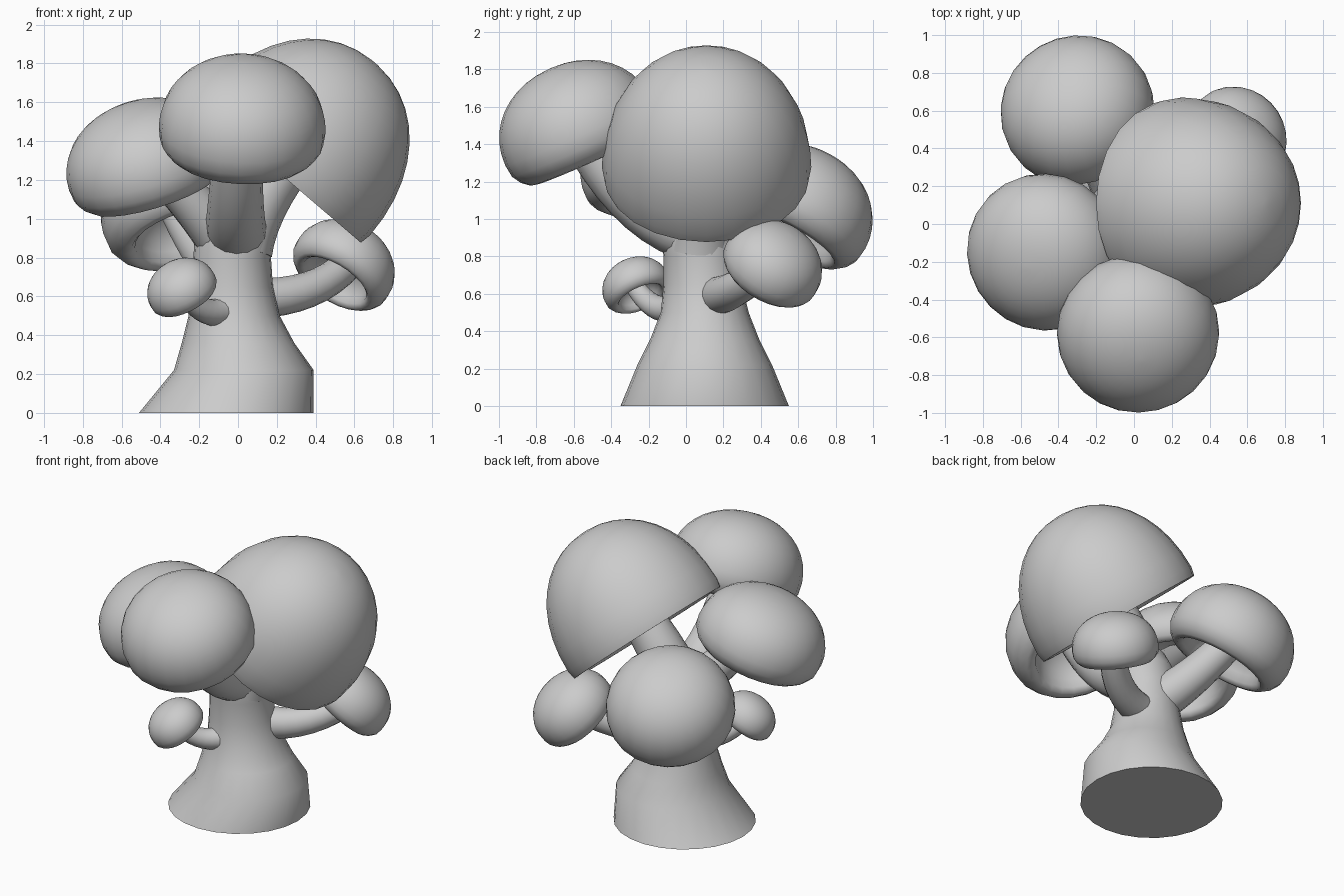
import bpy, bmesh, math
from mathutils import Vector

if "Cube" in bpy.data.objects:
    bpy.data.objects.remove(bpy.data.objects["Cube"])

UP = Vector((0, 0, 1))


def loft(name, rings, sides=24, angle=60):
    """Skin a list of circular rings (centre, axis, radius) and close both ends."""
    bm = bmesh.new()
    loops = []
    for centre, axis, radius in rings:
        turn = UP.rotation_difference(Vector(axis).normalized())
        loop = []
        for i in range(sides):
            a = 2 * math.pi * i / sides
            p = turn @ Vector((math.cos(a) * radius, math.sin(a) * radius, 0))
            loop.append(bm.verts.new(Vector(centre) + p))
        loops.append(loop)
    for low, high in zip(loops, loops[1:]):
        for i in range(sides):
            j = (i + 1) % sides
            bm.faces.new((low[i], low[j], high[j], high[i]))
    bm.faces.new(loops[0])
    bm.faces.new(loops[-1])
    bmesh.ops.recalc_face_normals(bm, faces=bm.faces)
    mesh = bpy.data.meshes.new(name)
    bm.to_mesh(mesh)
    bm.free()
    ob = bpy.data.objects.new(name, mesh)
    bpy.context.collection.objects.link(ob)
    bpy.ops.object.select_all(action='DESELECT')
    ob.select_set(True)
    bpy.context.view_layer.objects.active = ob
    bpy.ops.object.shade_smooth_by_angle(angle=math.radians(angle))
    return ob


# rolled rims as (radius, height) fractions: fleshy and tucked under, or thin
FLESHY = [(0.98, -0.09), (0.91, -0.21), (0.82, -0.29), (0.74, -0.31), (0.67, -0.25)]
THIN = [(0.98, -0.03), (0.93, -0.03), (0.86, 0.01)]


def cap(name, centre, axis, radius, height, rim=FLESHY, base=0.08, depth=0.3):
    """Full domed cap with a rolled rim and a hollow underside."""
    axis = Vector(axis).normalized()
    profile = []
    for k in range(11):                       # outer dome, apex to rim
        t = math.pi / 2 * (0.02 + 0.98 * k / 10)
        s, c = math.sin(t) ** 0.95, max(math.cos(t), 0) ** 0.95
        profile.append((s, base + (1 - base) * c))
    profile += rim
    r0, h0 = rim[-1]
    for k in range(1, 7):                     # hollow underside
        t = math.pi / 2 * (1 - 0.97 * k / 6)
        profile.append((r0 * 0.97 * math.sin(t), h0 + (depth - h0) * math.cos(t)))
    loft(name, [(Vector(centre) + axis * (h * height), axis, r * radius)
                for r, h in profile])


def stem(name, a, b, c, r0, r1, steps=8):
    """Tapered stem along a quadratic curve from a to c."""
    a, b, c = Vector(a), Vector(b), Vector(c)
    rings = []
    for k in range(steps + 1):
        t = k / steps
        p = a * (1 - t) ** 2 + b * 2 * t * (1 - t) + c * t ** 2
        rings.append((p, (b - a) * (1 - t) + (c - b) * t, r0 + (r1 - r0) * t))
    loft(name, rings, 16)


# trunk, flared at the foot
loft("trunk", [((x, y, z), UP, r) for x, y, z, r in (
    (-0.06, 0.10, 0.00, 0.45), (0.03, 0.10, 0.22, 0.36), (0.00, 0.10, 0.36, 0.29),
    (-0.02, 0.10, 0.50, 0.235), (-0.03, 0.09, 0.65, 0.21), (-0.03, 0.08, 0.80, 0.20),
    (-0.02, 0.06, 0.95, 0.20), (-0.01, 0.05, 1.06, 0.16), (0.0, 0.05, 1.12, 0.08))])

# caps: centre of rim, axis, radius, height
cap("top_cap", (0.23, 0.11, 1.25), (0.65, 0, 0.76), 0.56, 0.73, THIN, 0.05, 0.45)
cap("front_cap", (0.02, -0.56, 1.43), (0.04, -0.40, 0.9), 0.43, 0.41)
cap("left_cap", (-0.46, -0.14, 1.24), (-0.28, -0.24, 0.9), 0.42, 0.37)
cap("back_cap", (-0.29, 0.58, 1.00), (-0.25, 0.45, 0.85), 0.41, 0.39)
cap("right_small_cap", (0.53, 0.45, 0.73), (0.48, 0.45, 0.75), 0.275, 0.25)
cap("left_small_cap", (-0.28, -0.26, 0.62), (-0.42, -0.36, 0.8), 0.185, 0.17)

# stems
stem("top_stem", (0.0, 0.07, 0.85), (0.08, 0.09, 1.15), (0.44, 0.11, 1.49), 0.18, 0.12)
stem("front_stem", (-0.01, 0.0, 0.94), (-0.02, -0.32, 1.04), (0.01, -0.58, 1.50), 0.16, 0.12)
stem("left_stem", (-0.08, 0.05, 0.90), (-0.22, -0.04, 1.08), (-0.48, -0.15, 1.32), 0.14, 0.09)
stem("back_stem", (-0.07, 0.15, 0.72), (-0.18, 0.38, 0.82), (-0.32, 0.62, 1.08), 0.14, 0.10)
stem("right_small_stem", (0.08, 0.16, 0.59), (0.40, 0.24, 0.59), (0.57, 0.48, 0.77), 0.105, 0.08)
stem("left_small_stem", (-0.08, -0.06, 0.52), (-0.19, -0.18, 0.49), (-0.30, -0.28, 0.65), 0.075, 0.05)
